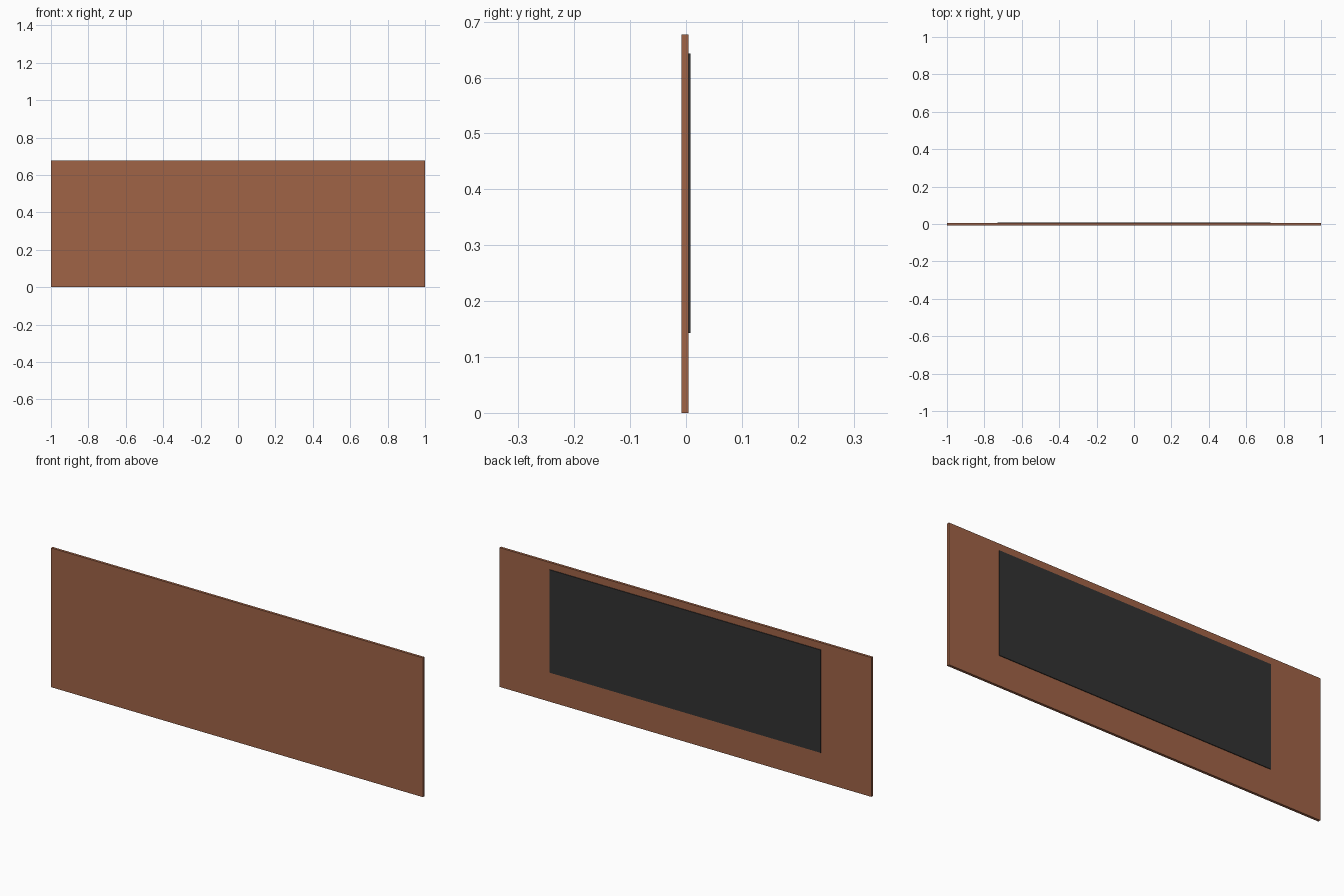
import bpy

if "Cube" in bpy.data.objects:
    bpy.data.objects.remove(bpy.data.objects["Cube"])


def material(name, rgb):
    m = bpy.data.materials.new(name)
    m.diffuse_color = (*rgb, 1)
    m.use_nodes = True
    m.node_tree.nodes["Principled BSDF"].inputs["Base Color"].default_value = m.diffuse_color
    return m


def box(name, lo, hi, mat):
    """Box spanning two opposite corners."""
    bpy.ops.mesh.primitive_cube_add(size=1, location=[(a + b) / 2 for a, b in zip(lo, hi)])
    ob = bpy.context.object
    ob.name = name
    ob.scale = [b - a for a, b in zip(lo, hi)]
    bpy.ops.object.transform_apply(location=False, rotation=False, scale=True)
    ob.data.materials.append(mat)
    return ob


brown = material("brown wood", (0.35, 0.125, 0.062))
black = material("charcoal", (0.032, 0.032, 0.032))

# Wooden board
box("board", (-1, -0.008, 0), (1, 0.0045, 0.677), brown)
# Thin dark plate on the back of the board
box("back_plate", (-0.73, 0.0045, 0.143), (0.73, 0.008, 0.643), black)
